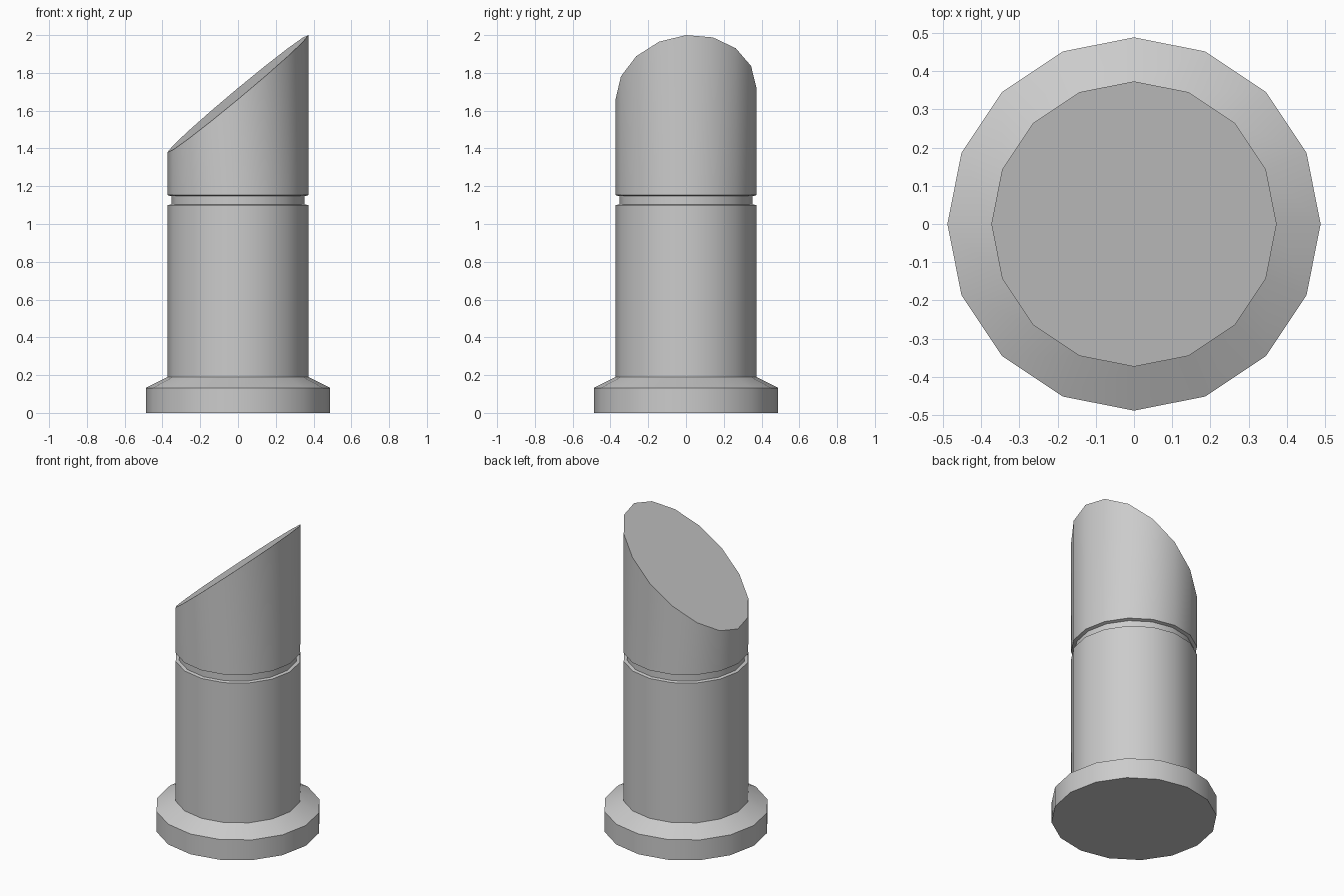
import bpy, bmesh, math

if "Cube" in bpy.data.objects:
    bpy.data.objects.remove(bpy.data.objects["Cube"])

SIDES = 16
# slanted cut plane: z = CUT + SX*x + SY*y
CUT, SX, SY = 1.69, 0.831, 0.08
R = 0.373

# (radius, height) profile: foot flange, chamfer, barrel, groove, upper barrel
profile = [(0.488, 0.0), (0.488, 0.132), (R, 0.19), (R, 1.10),
           (0.353, 1.104), (0.353, 1.147), (R, 1.153)]


def ring(bm, r, height):
    verts = []
    for i in range(SIDES):
        a = 2 * math.pi * i / SIDES
        x, y = r * math.cos(a), r * math.sin(a)
        verts.append(bm.verts.new((x, y, height(x, y))))
    return verts


bm = bmesh.new()
rings = [ring(bm, r, lambda x, y, z=z: z) for r, z in profile]
# slanted tip
rings.append(ring(bm, R, lambda x, y: CUT + SX * x + SY * y))

for lo, hi in zip(rings, rings[1:]):
    for i in range(SIDES):
        j = (i + 1) % SIDES
        bm.faces.new((lo[i], lo[j], hi[j], hi[i]))

# bottom and slanted top caps
bm.faces.new(rings[0][::-1])
bm.faces.new(rings[-1])
bmesh.ops.recalc_face_normals(bm, faces=bm.faces)

mesh = bpy.data.meshes.new("slanted_tube")
bm.to_mesh(mesh)
bm.free()
obj = bpy.data.objects.new("slanted_tube", mesh)
bpy.context.collection.objects.link(obj)

# smooth sides, crisp chamfers and caps
bpy.context.view_layer.objects.active = obj
obj.select_set(True)
bpy.ops.object.shade_smooth_by_angle(angle=math.radians(30))
